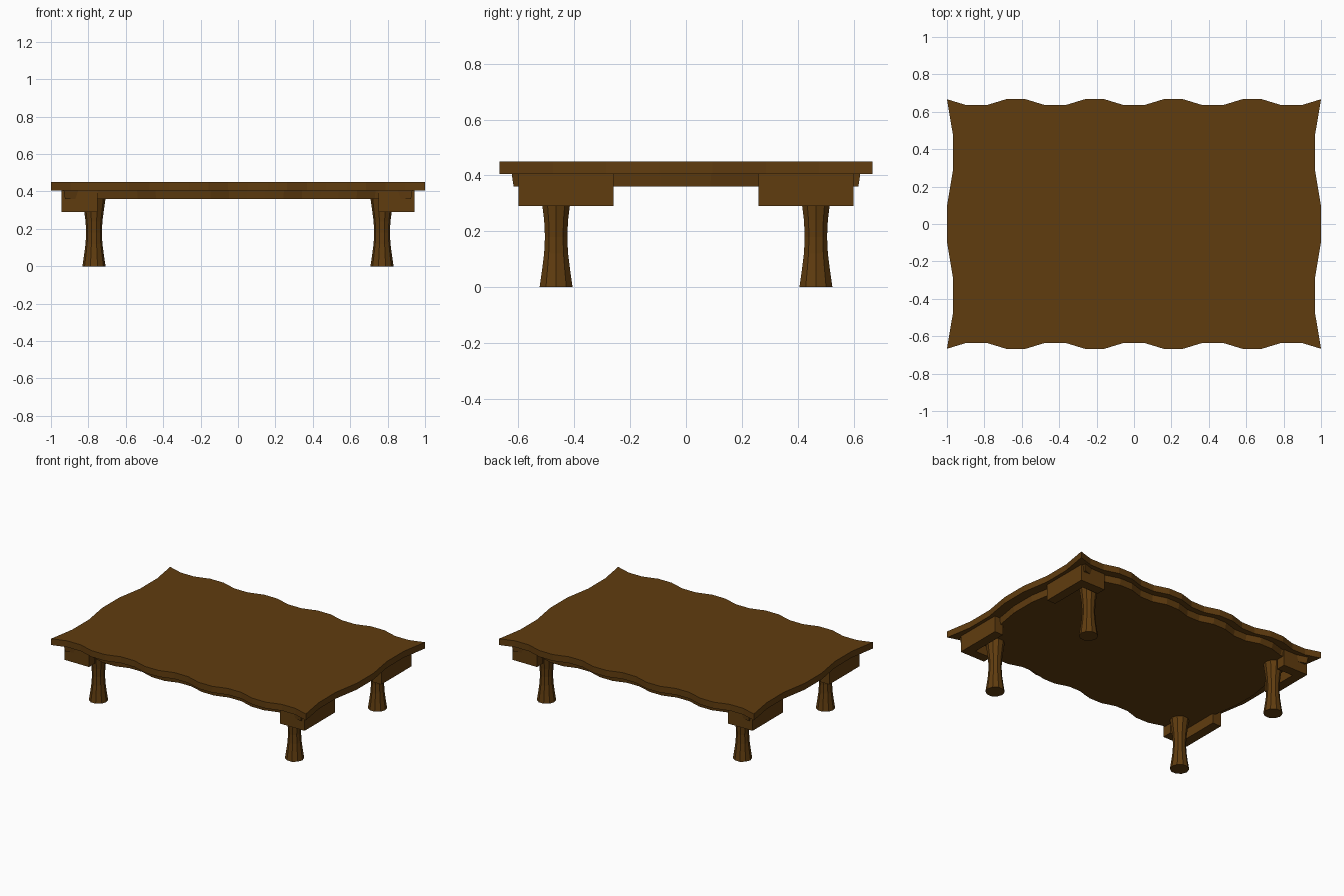
import bpy, bmesh, math

if "Cube" in bpy.data.objects:
    bpy.data.objects.remove(bpy.data.objects["Cube"])

wood = bpy.data.materials.new("dark wood")
wood.diffuse_color = (0.118, 0.046, 0.0048, 1)
wood.use_nodes = True
wood.node_tree.nodes["Principled BSDF"].inputs["Base Color"].default_value = wood.diffuse_color


def finish(name, bm):
    bmesh.ops.recalc_face_normals(bm, faces=bm.faces)
    me = bpy.data.meshes.new(name)
    bm.to_mesh(me)
    bm.free()
    me.materials.append(wood)
    ob = bpy.data.objects.new(name, me)
    bpy.context.collection.objects.link(ob)
    return ob


def loft(name, rings):
    """Skin a stack of equal-length point rings and cap both ends."""
    bm = bmesh.new()
    vs = [[bm.verts.new(p) for p in r] for r in rings]
    n = len(vs[0])
    for a, b in zip(vs, vs[1:]):
        for i in range(n):
            bm.faces.new((a[i], a[(i + 1) % n], b[(i + 1) % n], b[i]))
    bm.faces.new(vs[0])
    bm.faces.new(vs[-1])
    return finish(name, bm)


def wave(i):
    # two points out, two points in, starting and ending outside at corners
    return 0.0 if ((i + 1) // 2) % 2 == 0 else 1.0


def outline(hx, hy, dip, z):
    """Wavy rectangle: 19 segments on long sides, 7 on short sides."""
    front = [(-hx + 2 * hx * i / 19, -hy + dip * wave(i), z) for i in range(19)]
    right = [(hx - dip * wave(i), -hy + 2 * hy * i / 7, z) for i in range(7)]
    half = front + right
    return half + [(-x, -y, z) for x, y, z in half]


# wavy top board and the smaller wavy layer beneath it
loft("table_top", [outline(1.0, 0.667, 0.032, z) for z in (0.405, 0.45)])
loft("under_top", [outline(0.925, 0.617, 0.03, 0.36), outline(0.932, 0.624, 0.03, 0.406)])


def box(name, x0, x1, y0, y1, z0, z1):
    loft(name, [[(x0, y0, z), (x1, y0, z), (x1, y1, z), (x0, y1, z)] for z in (z0, z1)])


# waisted legs and L-shaped corner brackets
profile = [(0, 0.062), (0.06, 0.053), (0.12, 0.045), (0.18, 0.042),
           (0.24, 0.045), (0.30, 0.053), (0.365, 0.062)]
SIDES = 10
for sx, side in ((-1, "left"), (1, "right")):
    for sy, end in ((-1, "front"), (1, "back")):
        tag = f"{end}_{side}"
        loft(f"{tag}_leg", [[(sx * 0.77 + r * math.cos(math.tau * k / SIDES),
                              sy * 0.465 + r * math.sin(math.tau * k / SIDES), z)
                             for k in range(SIDES)] for z, r in profile])
        # one L prism per corner
        L = [(0.943, 0.60), (0.75, 0.60), (0.75, 0.533), (0.876, 0.533),
             (0.876, 0.26), (0.943, 0.26)]
        loft(f"{tag}_bracket", [[(sx * x, sy * y, z) for x, y in L] for z in (0.29, 0.406)])
